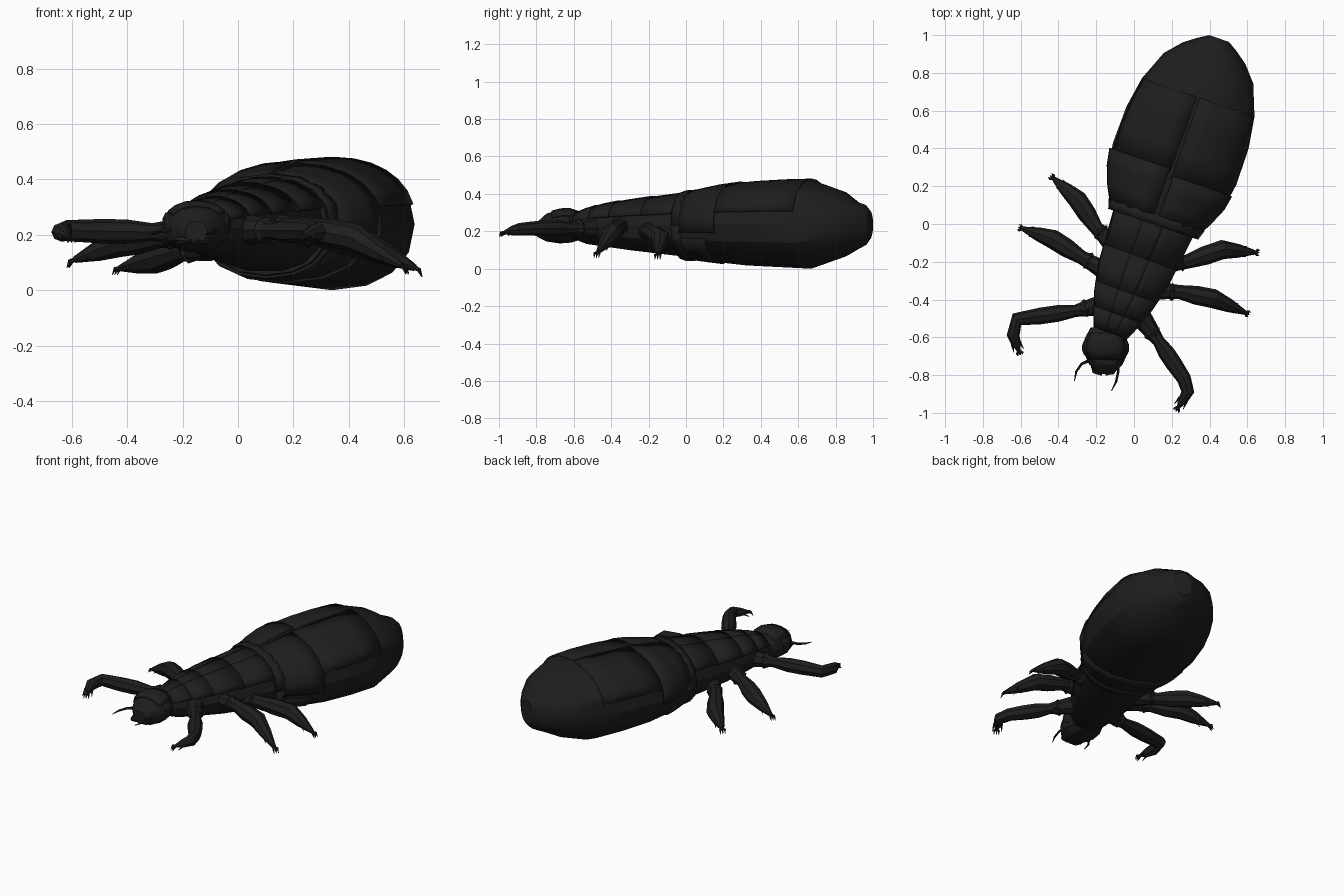
import bpy, math
from mathutils import Vector

if "Cube" in bpy.data.objects:
    bpy.data.objects.remove(bpy.data.objects["Cube"])

shell = bpy.data.materials.new("dark_shell")
shell.diffuse_color = (0.013, 0.013, 0.013, 1)
shell.use_nodes = True
shell.node_tree.nodes["Principled BSDF"].inputs["Base Color"].default_value = shell.diffuse_color


def make(name, verts, faces):
    me = bpy.data.meshes.new(name)
    me.from_pydata(verts, [], faces)
    me.materials.append(shell)
    ob = bpy.data.objects.new(name, me)
    bpy.context.collection.objects.link(ob)
    bpy.ops.object.select_all(action='DESELECT')
    ob.select_set(True)
    bpy.context.view_layer.objects.active = ob
    bpy.ops.object.mode_set(mode='EDIT')
    bpy.ops.mesh.select_all(action='SELECT')
    bpy.ops.mesh.normals_make_consistent(inside=False)
    bpy.ops.object.mode_set(mode='OBJECT')
    bpy.ops.object.shade_smooth_by_angle(angle=math.radians(25))
    return ob


def skin(rows, n, closed):
    faces = []
    for i in range(rows - 1):
        for j in range(n if closed else n - 1):
            k = (j + 1) % n
            faces.append((i * n + j, i * n + k, i * n + n + k, i * n + n + j))
    if closed:
        faces += [tuple(range(n)), tuple(range((rows - 1) * n, rows * n))]
    return faces


def at(rows, t):
    i = min(int(t), len(rows) - 2)
    return [a + (b - a) * (t - i) for a, b in zip(rows[i], rows[i + 1])]


# Body section: (y, half width, top, bottom) on a slanted axis x = x0 + slope * y
def section_point(axis, s, deg, k=1.0):
    x0, slope, tilt = axis
    y, w, top, low = s
    a = math.radians(deg)
    c, d = math.cos(a), math.sin(a)
    u = math.copysign(abs(c) ** 0.9, c) * k * w
    v = math.copysign(abs(d) ** 0.9, d) * k * (top - low) / 2
    return (x0 + slope * y + u * math.cos(tilt), y - u * math.sin(tilt), (top + low) / 2 + v)


def body(name, axis, secs, n=16):
    verts = [section_point(axis, s, 360 * j / n) for s in secs for j in range(n)]
    return make(name, verts, skin(len(secs), n, True))


# Shell plate over part of a body, from angle a0 to a1, flaring to the rear
def plate(name, axis, secs, t0, t1, a0, a1, k0=1.0, k1=1.03, rows=4, n=7):
    verts = []
    for i in range(rows):
        f = i / (rows - 1)
        s = at(secs, t0 + (t1 - t0) * f)
        verts += [section_point(axis, s, a0 + (a1 - a0) * j / (n - 1), k0 + (k1 - k0) * f)
                  for j in range(n)]
    ob = make(name, verts, skin(rows, n, False))
    m = ob.modifiers.new("thickness", 'SOLIDIFY')
    m.thickness = 0.01
    m.offset = 0


# Round tube through points with a radius at each
def tube(name, pts, radii, n=8):
    P = [Vector(p) for p in pts]
    verts = []
    for i, p in enumerate(P):
        d = (P[min(i + 1, len(P) - 1)] - P[max(i - 1, 0)]).normalized()
        side = d.cross(Vector((0, 0, 1))).normalized()
        up = side.cross(d)
        for j in range(n):
            a = 2 * math.pi * j / n
            verts.append(p + radii[i] * (side * math.cos(a) + up * math.sin(a)))
    return make(name, verts, skin(len(P), n, True))


# Swollen abdomen
ax = (.102, .355, .33)
abdomen = [(0, .235, .405, .055), (.165, .32, .44, .035), (.32, .345, .46, .018),
           (.51, .342, .472, .008), (.67, .315, .476, 0), (.825, .25, .42, .055),
           (.905, .175, .36, .10), (.95, .11, .345, .12), (.982, .055, .31, .16)]
body("abdomen", ax, abdomen)
# Overlapping back plates, split along the midline
plate("back_plate_left", ax, abdomen, .15, 1.8, 92, 185)
plate("back_plate_right", ax, abdomen, .15, 1.6, -10, 88, 1, 1.02)
plate("rear_plate_left", ax, abdomen, 1.7, 4, 91, 165, 1, 1.003)
plate("rear_plate_right", ax, abdomen, 1.5, 4, 15, 89, 1, 1.003)
plate("belly_plate", ax, abdomen, .1, 1.2, 200, 340, 1, 1.01)
plate("abdomen_collar", ax, abdomen, 0, .3, 0, 360, 1.05, 1.01, 3, 17)

# Thorax with stepped plates, running into the abdomen
ax = (.1, .39, .35)
thorax = [(-.60, .085, .29, .16), (-.52, .12, .32, .13), (-.415, .16, .345, .115),
          (-.275, .195, .365, .095), (-.025, .22, .395, .065), (.08, .23, .40, .065)]
body("thorax", ax, thorax, 14)
for i in range(4):
    t0 = .3 + i
    t1 = t0 + 1.1
    for part, a0, a1, k in (("left", 98, 160, 1.0), ("right", 20, 82, 1.0), ("ridge", 78, 102, 1.02)):
        plate(f"thorax_plate_{part}_{i + 1}", ax, thorax, t0, t1, a0, a1, k, k + .035, 3, 6)

# Head
ax = (-.15, 0, .02)
head = [(-.55, .08, .29, .16), (-.61, .112, .32, .14), (-.675, .12, .315, .135),
        (-.745, .088, .295, .145), (-.795, .04, .25, .17)]
body("head", ax, head, 12)
plate("brow_plate", ax, head, .5, 2.6, 35, 145, 1, 1.04)

# Eyes, jaws and feelers, mirrored across the head
for word, s in (("left", -1), ("right", 1)):
    bpy.ops.mesh.primitive_uv_sphere_add(segments=10, ring_count=6, radius=1,
                                         location=(-.15 + s * .1, -.655, .24))
    eye = bpy.context.object
    eye.name = word + "_eye"
    eye.scale = (.026, .045, .045)
    eye.data.materials.append(shell)
    bpy.ops.object.shade_smooth_by_angle(angle=math.radians(25))
    tube(word + "_jaw", [(-.16 + s * dx, y, .18) for dx, y in ((.05, -.74), (.045, -.78), (.01, -.8))],
         (.022, .016, .004), 6)
    # The feelers swing to the animal's left side
    root = Vector((-.16 + s * .07, -.72, .22))
    reach = Vector((-.085, -.11, -.02)) if s < 0 else Vector((-.03, -.165, -.02))
    bend = Vector((-.02, .02, 0)) if s < 0 else Vector((.02, 0, 0))
    tube(word + "_feeler", [root + reach * f + bend * math.sin(math.pi * f) for f in (0, .35, .7, 1)],
         (.01, .007, .006, .002), 6)

# Leg profiles: (place along the joints, radius)
LONG = ((0, .06), (.5, .048), (1, .032), (1.3, .044), (1.6, .044), (2, .038), (3, .034), (3.5, .026), (4, .01))
SHORT = ((0, .055), (.6, .042), (1, .037), (1.5, .05), (2, .051), (2.5, .036), (3, .012))


def leg(name, profile, joints):
    P = [Vector(at(joints, t)) for t, r in profile]
    tube(name, P, [r for t, r in profile])
    # Rounded knuckle at the hip
    tube(name + "_hip", [P[1], P[1].lerp(P[2], .4), P[2]], (.03, .05, .02), 7)
    # Claws at the tip and spurs before it
    tip, prev = P[-1], P[-2]
    d = (tip - prev).normalized()
    side = d.cross(Vector((0, 0, 1))).normalized()
    drop = Vector((0, 0, -.02))
    for i, s in enumerate((-1, 0, 1)):
        mid = tip + d * .015 + side * s * .014
        tube(f"{name}_claw_{i + 1}", [tip, mid, mid + d * .012 + drop], (.009, .007, .001), 5)
        if s:
            a = prev + side * s * .02
            tube(f"{name}_spur_{i + 1}", [a, a + d * .045 + side * s * .008 + drop], (.009, .001), 5)


leg("front_left_leg", LONG, [(-.13, -.42, .21), (-.31, -.46, .21), (-.62, -.505, .215),
                             (-.64, -.59, .21), (-.61, -.67, .195)])
leg("front_right_leg", LONG, [(.02, -.47, .22), (.13, -.62, .215), (.265, -.82, .215),
                              (.285, -.89, .21), (.235, -.97, .195)])
leg("middle_left_leg", SHORT, [(-.13, -.26, .2), (-.28, -.175, .19), (-.43, -.08, .17), (-.59, -.025, .11)])
leg("middle_right_leg", SHORT, [(.08, -.35, .23), (.24, -.36, .225), (.42, -.395, .19), (.59, -.47, .09)])
leg("rear_left_leg", SHORT, [(-.1, -.12, .16), (-.2, -.02, .14), (-.3, .13, .11), (-.425, .24, .08)])
leg("rear_right_leg", SHORT, [(.17, -.21, .2), (.28, -.2, .2), (.47, -.135, .16), (.64, -.15, .08)])
